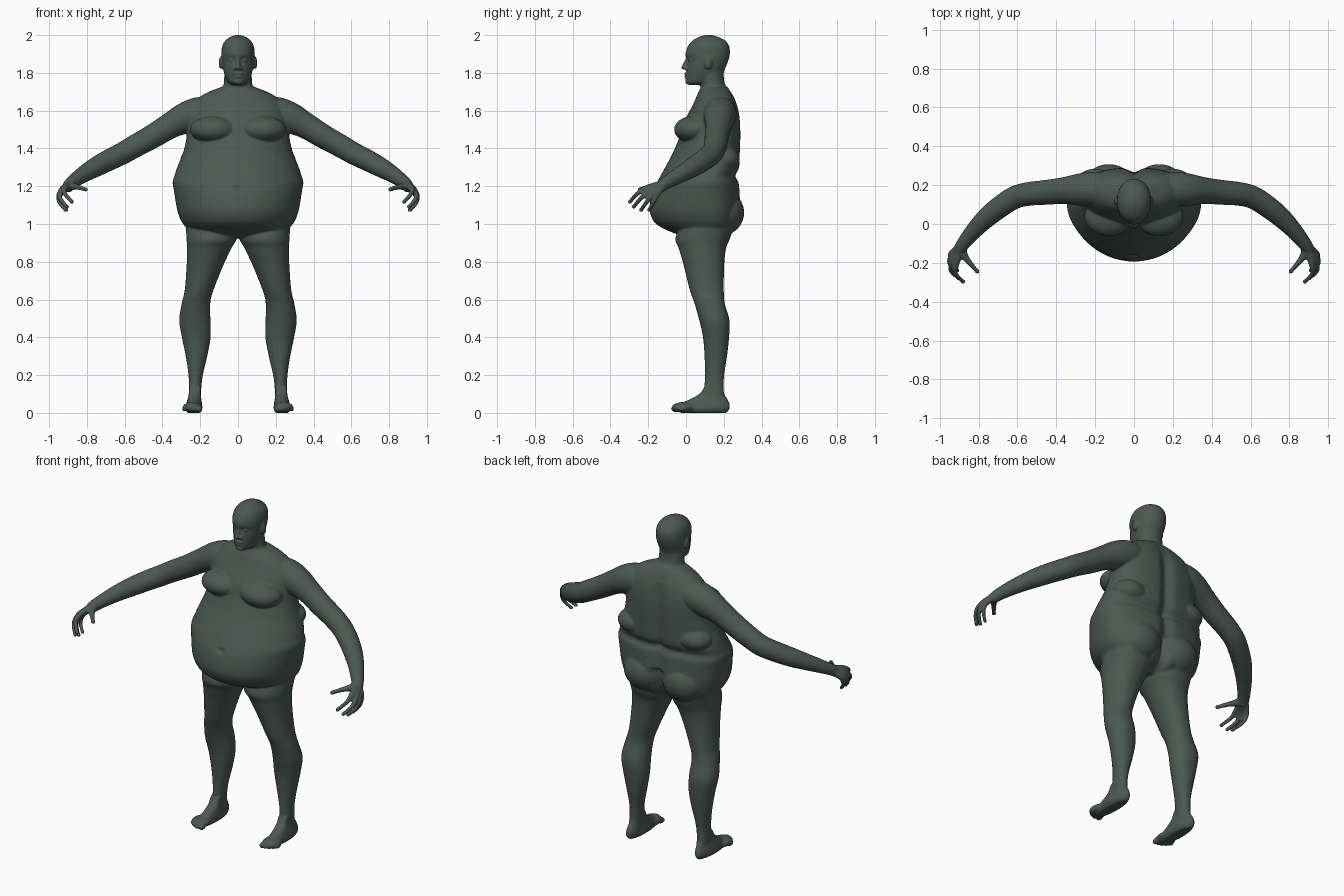
import bpy, bmesh, math
from mathutils import Vector, Matrix

bm = bmesh.new()


def spline(rows, steps):
    """Catmull-Rom interpolation through rows of equal length."""
    out = []
    for i in range(len(rows) - 1):
        a, b, c, d = (rows[max(0, min(len(rows) - 1, i + k))] for k in (-1, 0, 1, 2))
        for j in range(steps):
            t = j / steps
            out.append([0.5 * (2 * q + (r - p) * t + (2 * p - 5 * q + 4 * r - s) * t * t
                               + (3 * q - p - 3 * r + s) * t ** 3)
                        for p, q, r, s in zip(a, b, c, d)])
    return out + [list(rows[-1])]


def skin(rings):
    """Closed surface through rings of points."""
    vs = [[bm.verts.new(p) for p in ring] for ring in rings]
    n = len(vs[0])
    for a, b in zip(vs, vs[1:]):
        for i in range(n):
            k = (i + 1) % n
            bm.faces.new((a[i], a[k], b[k], b[i]))
    bm.faces.new(vs[0][::-1])
    bm.faces.new(vs[-1])


def power(v, n):
    return math.copysign(abs(v) ** (2 / n), v)


def loft(rows, back=2.0, seg=48, steps=6, shape=None):
    """Horizontal sections: z, centre x, half width, front y, widest y, back y."""
    rings = []
    for z, cx, hx, yf, cy, yb in spline(rows, steps):
        ring = []
        for i in range(seg):
            a = 2 * math.pi * i / seg
            c, s = math.cos(a), math.sin(a)
            n = back if s > 0 else 2.0
            p = Vector((cx + hx * power(c, n), cy + (yb - cy if s > 0 else cy - yf) * power(s, n), z))
            if shape:
                p.y += shape(p, s > 0)
            ring.append(p)
        rings.append(ring)
    skin(rings)


def tube(rows, seg=20, steps=6):
    """Round limb through rows of x, y, z, radius."""
    pts = spline(rows, steps)
    rings = []
    for i, p in enumerate(pts):
        t = Vector(pts[min(i + 1, len(pts) - 1)][:3]) - Vector(pts[max(i - 1, 0)][:3])
        u = t.cross(Vector((0, 0, 1))).normalized()
        v = t.cross(u).normalized()
        rings.append([Vector(p[:3]) + p[3] * (u * math.cos(a) + v * math.sin(a))
                      for a in (2 * math.pi * k / seg for k in range(seg))])
    skin(rings)


def ball(pos, size):
    m = Matrix.Translation(pos) @ Matrix.Diagonal((*size, 1))
    bmesh.ops.create_uvsphere(bm, u_segments=32, v_segments=20, radius=1, matrix=m)


def bump(dx, dz, w, h):
    return math.exp(-(dx / w) ** 2 - (dz / h) ** 2)


# Torso with spine groove and navel
def torso_shape(p, is_back):
    if is_back:
        depth = 0.05 if p.z < 1.12 else 0.025
        return -depth * math.exp(-(p.x / 0.035) ** 2) * min(1, max(0, (1.72 - p.z) / 0.15))
    return 0.02 * bump(p.x, p.z - 1.19, 0.018, 0.012)


loft([(z, 0, hx, yf, cy, yb) for z, hx, yf, cy, yb in (
    (0.925, 0.10, 0.02, 0.12, 0.20), (0.96, 0.24, -0.085, 0.12, 0.25),
    (1.00, 0.29, -0.158, 0.12, 0.275), (1.05, 0.315, -0.188, 0.11, 0.285),
    (1.10, 0.327, -0.192, 0.11, 0.288), (1.17, 0.338, -0.177, 0.11, 0.285),
    (1.22, 0.346, -0.153, 0.11, 0.28), (1.255, 0.336, -0.135, 0.12, 0.263),
    (1.30, 0.322, -0.11, 0.13, 0.283), (1.38, 0.29, -0.068, 0.14, 0.287),
    (1.46, 0.272, -0.035, 0.15, 0.29), (1.54, 0.268, -0.01, 0.16, 0.288),
    (1.60, 0.255, 0.02, 0.16, 0.28), (1.65, 0.225, 0.045, 0.165, 0.265),
    (1.69, 0.175, 0.062, 0.165, 0.245), (1.725, 0.09, 0.08, 0.16, 0.22))],
    back=2.5, seg=128, shape=torso_shape)

# Breasts, buttocks and side rolls
ball((0.13, 0.04, 1.50), (0.125, 0.103, 0.072))
ball((0.13, 0.19, 1.06), (0.135, 0.118, 0.12))
ball((0.20, 0.20, 1.34), (0.105, 0.085, 0.07))

# Neck
loft([(1.64, 0, 0.13, 0.06, 0.16, 0.26), (1.70, 0, 0.092, 0.075, 0.15, 0.237),
      (1.74, 0, 0.076, 0.077, 0.14, 0.207), (1.78, 0, 0.073, 0.07, 0.135, 0.2),
      (1.84, 0, 0.07, 0.07, 0.13, 0.2)])


# Head with eye sockets
def head_shape(p, is_back):
    if is_back:
        return 0
    return 0.017 * bump(abs(p.x) - 0.034, p.z - 1.868, 0.02, 0.013)


loft([(z, 0, hx, yf, cy, yb) for z, hx, yf, cy, yb in (
    (1.735, 0.025, 0.018, 0.05, 0.09), (1.75, 0.05, 0.002, 0.08, 0.15),
    (1.78, 0.067, 0.0, 0.10, 0.19), (1.82, 0.079, 0.002, 0.11, 0.206),
    (1.86, 0.086, 0.003, 0.12, 0.222), (1.90, 0.088, -0.003, 0.12, 0.232),
    (1.94, 0.084, 0.009, 0.12, 0.229), (1.97, 0.068, 0.033, 0.12, 0.209),
    (1.99, 0.042, 0.068, 0.12, 0.172), (2.001, 0.012, 0.105, 0.12, 0.135))],
    back=2.1, seg=96, shape=head_shape)

# Nose, eyes, lips, chin and ears
tube([(0, 0.005, 1.875, 0.008), (0, -0.003, 1.85, 0.011), (0, -0.011, 1.828, 0.013)])
ball((0, -0.012, 1.828), (0.014, 0.014, 0.011))
ball((0.015, 0.0, 1.824), (0.011, 0.014, 0.009))
ball((0.034, 0.024, 1.868), (0.016, 0.013, 0.010))
ball((0, 0.006, 1.796), (0.028, 0.019, 0.006))
ball((0, 0.008, 1.780), (0.025, 0.019, 0.007))
ball((0, 0.012, 1.753), (0.026, 0.018, 0.014))
ball((0.091, 0.118, 1.852), (0.011, 0.021, 0.034))

# Arm
tube([(0.10, 0.175, 1.60, 0.07), (0.20, 0.18, 1.585, 0.088), (0.28, 0.177, 1.56, 0.083),
      (0.36, 0.172, 1.52, 0.069), (0.45, 0.163, 1.465, 0.064), (0.54, 0.155, 1.415, 0.061),
      (0.61, 0.138, 1.375, 0.059), (0.68, 0.095, 1.34, 0.057), (0.75, 0.04, 1.303, 0.053),
      (0.82, -0.03, 1.262, 0.044), (0.885, -0.11, 1.215, 0.034), (0.905, -0.145, 1.19, 0.03)], seg=32)

# Fingers and thumb, running from the wrist through the palm
WRIST = (0.888, -0.115, 1.21, 0.024)
for path in (
        [(0.915, -0.20, 1.192, 0.018), (0.918, -0.255, 1.163, 0.0125), (0.88, -0.296, 1.118, 0.0105)],
        [(0.932, -0.19, 1.178, 0.018), (0.942, -0.238, 1.137, 0.0125), (0.905, -0.277, 1.091, 0.0105)],
        [(0.940, -0.172, 1.166, 0.017), (0.946, -0.208, 1.117, 0.012), (0.91, -0.238, 1.074, 0.0105)],
        [(0.940, -0.152, 1.160, 0.016), (0.941, -0.174, 1.112, 0.0115), (0.912, -0.196, 1.074, 0.0095)],
        [(0.875, -0.16, 1.20, 0.02), (0.845, -0.20, 1.195, 0.014), (0.807, -0.244, 1.183, 0.011)]):
    tube([WRIST] + path)
    ball(path[-1][:3], [path[-1][3] * 1.15] * 3)

# Leg: z, inner x, outer x, front y, back y
loft([(z, (a + b) / 2, (b - a) / 2, f, (f + k) / 2, k) for z, a, b, f, k in (
    (1.05, 0.03, 0.28, 0.0, 0.27), (0.93, 0.008, 0.273, -0.055, 0.235),
    (0.87, 0.036, 0.27, -0.038, 0.212), (0.78, 0.078, 0.272, -0.012, 0.202),
    (0.65, 0.13, 0.282, 0.02, 0.2), (0.58, 0.147, 0.298, 0.045, 0.205),
    (0.49, 0.146, 0.311, 0.07, 0.23), (0.40, 0.145, 0.297, 0.09, 0.228),
    (0.30, 0.163, 0.277, 0.098, 0.217), (0.20, 0.186, 0.262, 0.1, 0.202),
    (0.12, 0.195, 0.26, 0.097, 0.2), (0.05, 0.195, 0.262, 0.1, 0.21))], back=2.2)

# Foot and toes
loft([(z, (a + b) / 2, (b - a) / 2, f, 0.1, k) for z, a, b, f, k in (
    (0.0, 0.2, 0.265, -0.03, 0.215), (0.02, 0.189, 0.278, -0.055, 0.23),
    (0.045, 0.19, 0.275, -0.035, 0.232), (0.07, 0.194, 0.268, 0.015, 0.222),
    (0.10, 0.197, 0.261, 0.07, 0.203), (0.14, 0.2, 0.257, 0.1, 0.195))])
ball((0.24, -0.01, 0.03), (0.053, 0.065, 0.028))
for x, y, r in ((0.205, -0.053, 0.017), (0.230, -0.056, 0.013), (0.251, -0.047, 0.013),
                (0.269, -0.035, 0.012), (0.284, -0.02, 0.012)):
    ball((x, y, 0.02), (r, 0.025, r))

# One skin: mirrored, fused and softened
bmesh.ops.recalc_face_normals(bm, faces=bm.faces[:])
mesh = bpy.data.meshes.new("body")
bm.to_mesh(mesh)
bm.free()
body = bpy.data.objects.new("body", mesh)
bpy.context.collection.objects.link(body)
mirror = body.modifiers.new("Mirror", 'MIRROR')
mirror.use_mirror_merge = False
fuse = body.modifiers.new("Fuse", 'REMESH')
fuse.mode = 'VOXEL'
fuse.voxel_size = 0.006
fuse.use_smooth_shade = True
soften = body.modifiers.new("Soften", 'SMOOTH')
soften.factor = 0.5
soften.iterations = 5

mat = bpy.data.materials.new("dark_green_grey")
mat.diffuse_color = (0.07, 0.1, 0.085, 1)
mesh.materials.append(mat)
